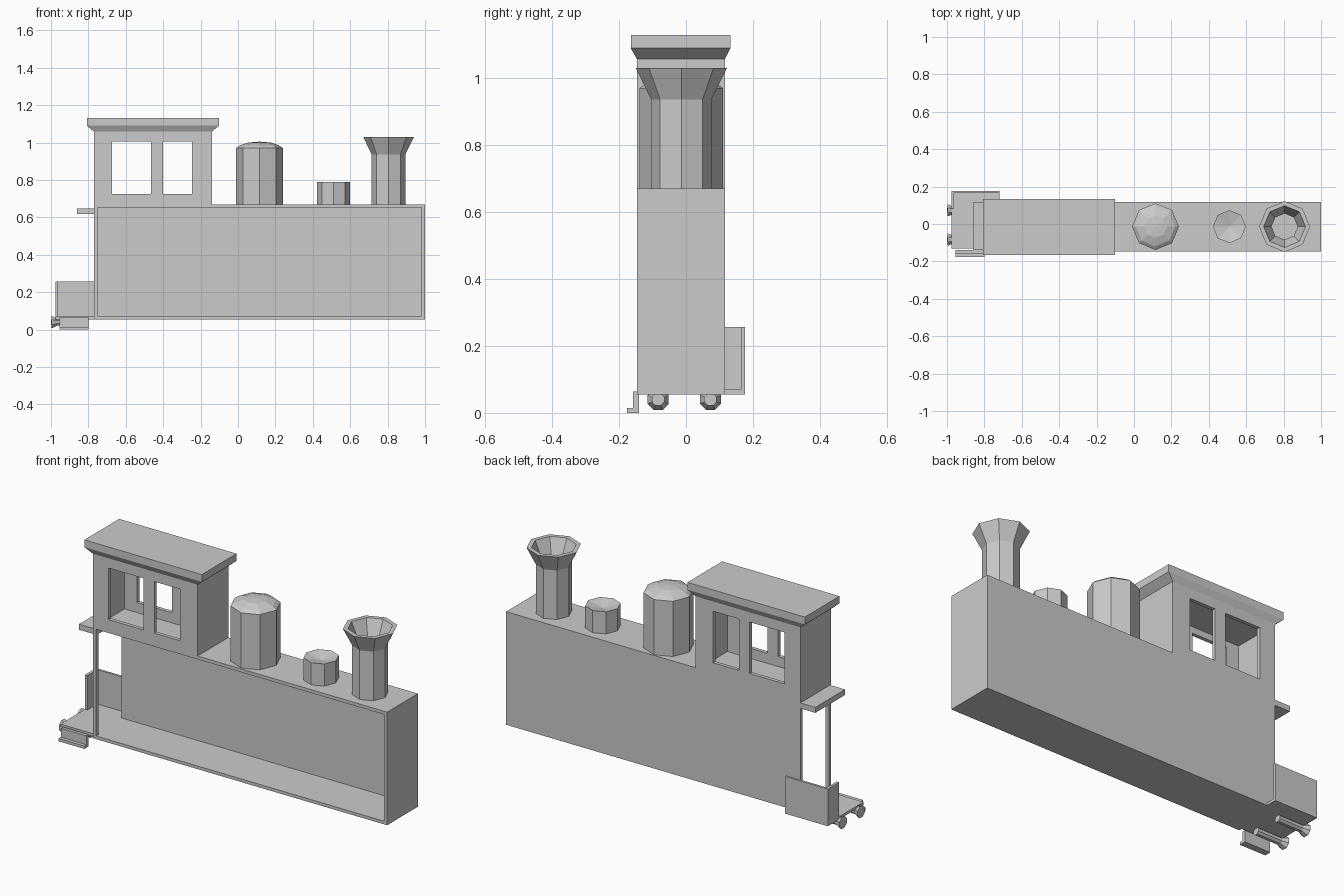
import bpy, bmesh
from math import cos, sin, pi
from mathutils import Matrix

if "Cube" in bpy.data.objects:
    bpy.data.objects.remove(bpy.data.objects["Cube"])


def finish(name, bm):
    bmesh.ops.remove_doubles(bm, verts=bm.verts, dist=1e-5)
    bmesh.ops.recalc_face_normals(bm, faces=bm.faces)
    me = bpy.data.meshes.new(name)
    bm.to_mesh(me)
    bm.free()
    ob = bpy.data.objects.new(name, me)
    bpy.context.collection.objects.link(ob)
    return ob


def loft(name, rings):
    """Capped stack of rectangles: (x0, x1, y0, y1, z)."""
    bm = bmesh.new()
    loops = [[bm.verts.new(p) for p in ((a, c, z), (b, c, z), (b, d, z), (a, d, z))]
             for a, b, c, d, z in rings]
    for lo, hi in zip(loops, loops[1:]):
        for i in range(4):
            j = (i + 1) % 4
            bm.faces.new((lo[i], lo[j], hi[j], hi[i]))
    bm.faces.new(loops[0])
    bm.faces.new(loops[-1])
    return finish(name, bm)


def box(name, x0, x1, y0, y1, z0, z1):
    return loft(name, [(x0, x1, y0, y1, z0), (x0, x1, y0, y1, z1)])


def lathe(name, profile, matrix, sides=8):
    """Turn (radius, height) points into a faceted solid."""
    bm = bmesh.new()
    rings = []
    for r, h in profile:
        if r == 0:
            rings.append([bm.verts.new((0, 0, h))] * sides)
        else:
            rings.append([bm.verts.new((r * cos(2 * pi * i / sides), r * sin(2 * pi * i / sides), h))
                          for i in range(sides)])
    for lo, hi in zip(rings, rings[1:]):
        for i in range(sides):
            j = (i + 1) % sides
            quad = list(dict.fromkeys((lo[i], lo[j], hi[j], hi[i])))
            bm.faces.new(quad)
    bmesh.ops.transform(bm, matrix=matrix, verts=bm.verts)
    return finish(name, bm)


def cut(ob, *bounds):
    """Subtract boxes from an object."""
    for b in bounds:
        cutter = box("cutter", *b)
        cutter.hide_render = True
        mod = ob.modifiers.new("cut", 'BOOLEAN')
        mod.operation = 'DIFFERENCE'
        mod.solver = 'EXACT'
        mod.object = cutter
        bpy.context.view_layer.objects.active = ob
        bpy.ops.object.modifier_apply(modifier=mod.name)
        bpy.data.objects.remove(cutter)


Y0, Y1 = -0.147, 0.117

# long hollow body, open at the front and at the rear doorway
body = box("body_shell", -0.77, 1.0, Y0, Y1, 0.055, 0.67)
cut(body, (-0.75, 0.98, -0.3, 0.097, 0.072, 0.652),
    (-0.9, -0.7, -0.127, 0.097, 0.072, 0.62))

# cab with two windows on each side
cab = box("cab", -0.77, -0.14, Y0, Y1, 0.67, 1.062)
cut(cab, (-0.75, -0.16, -0.127, 0.097, 0.6, 1.04),
    (-0.675, -0.465, -0.3, 0.3, 0.725, 1.005),
    (-0.40, -0.245, -0.3, 0.3, 0.725, 1.005))

# flared roof
loft("cab_roof", [(-0.77, -0.14, Y0, Y1, 1.058),
                  (-0.808, -0.102, -0.165, 0.133, 1.09),
                  (-0.808, -0.102, -0.165, 0.133, 1.13)])

# canopy over the doorway
box("door_canopy", -0.86, -0.77, -0.138, Y1, 0.617, 0.647)

# domes and chimney
CY = -0.014
lathe("steam_dome", [(0.125, 0.67), (0.125, 0.97), (0.105, 0.985), (0.06, 1.0), (0, 1.005)],
      Matrix.Translation((0.115, CY, 0)))
lathe("small_dome", [(0.088, 0.67), (0.088, 0.79), (0, 0.77)],
      Matrix.Translation((0.51, CY, 0)))
lathe("chimney", [(0.09, 0.67), (0.09, 0.937), (0.136, 1.03), (0.112, 1.03),
                  (0.07, 0.937), (0.07, 0.675), (0, 0.675)],
      Matrix.Translation((0.805, CY, 0)))

# rear platform with corner panel
box("rear_platform", -0.977, -0.77, -0.13, 0.177, 0.055, 0.07)
box("platform_side_strip", -0.77, -0.72, Y1, 0.177, 0.055, 0.07)
box("side_panel", -0.977, -0.72, 0.165, 0.177, 0.055, 0.257)
box("end_panel", -0.977, -0.962, 0.08, 0.177, 0.055, 0.257)

# hanging step
box("step_plate", -0.955, -0.80, -0.158, -0.14, 0.003, 0.064)
box("step_tread", -0.955, -0.80, -0.177, -0.14, 0.0, 0.015)

# buffers
for side, y in (("left", 0.073), ("right", -0.083)):
    m = Matrix.Translation((0, y, 0.04)) @ Matrix.Rotation(-pi / 2, 4, 'Y') @ Matrix.Rotation(pi / 8, 4, 'Z')
    lathe("buffer_" + side, [(0, 0.82), (0.02, 0.82), (0.02, 0.965), (0.034, 0.992),
                             (0.034, 0.996), (0, 1.0)], m)
